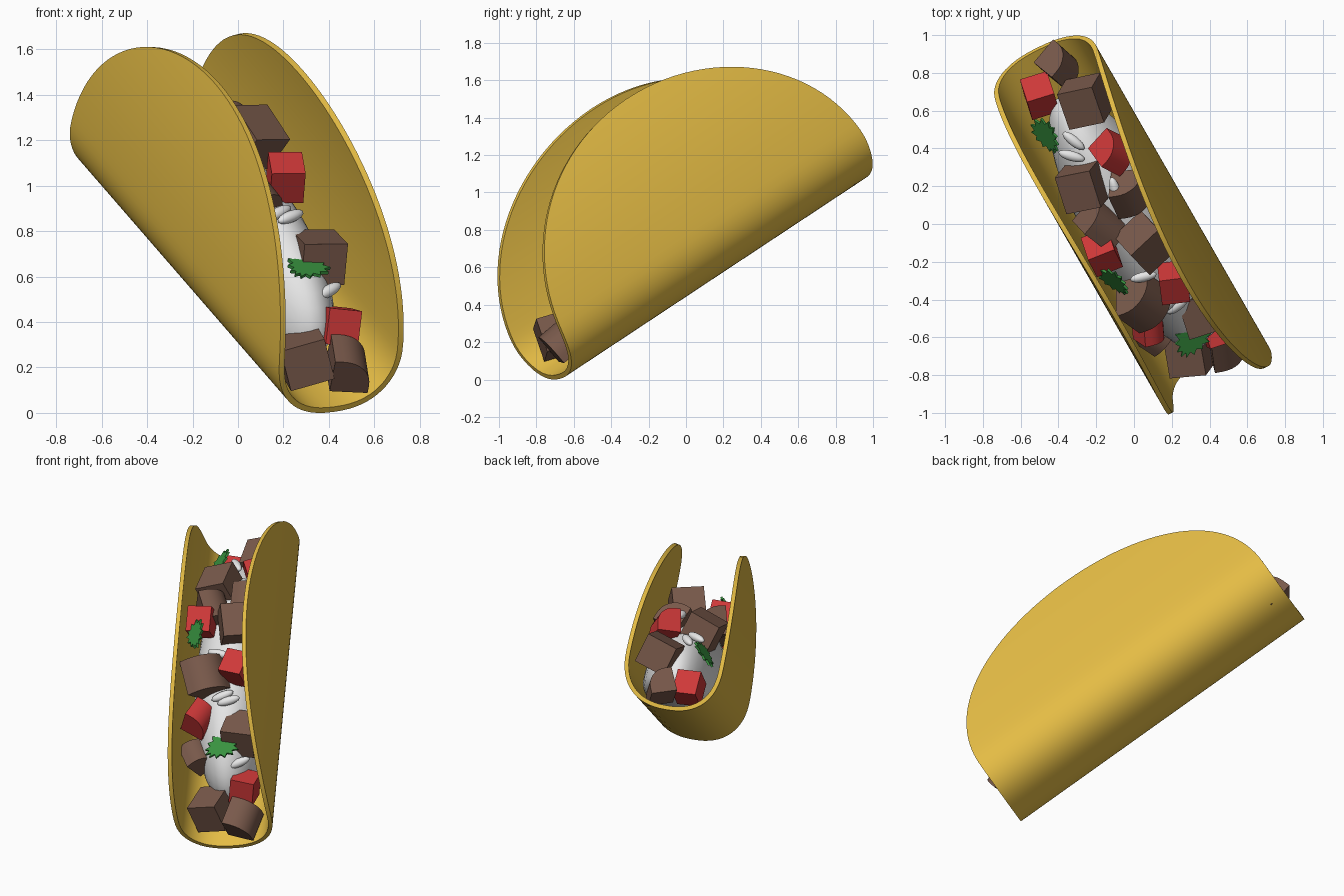
import bpy, bmesh, math, random
from mathutils import Vector, Matrix, Euler

if "Cube" in bpy.data.objects:
    bpy.data.objects.remove(bpy.data.objects["Cube"])

random.seed(4)

# Tilted frame: w across the shell, d along the fold, u towards the opening
d = Vector((-0.432, 0.753, 0.498)).normalized()
w = Vector((0.895, 0.43, 0.12))
w = (w - d * w.dot(d)).normalized()
u = w.cross(d)
FRAME = Matrix((w, d, u)).transposed()
MID_W, MID_D = 0.087, 0.385


def mat(name, rgb):
    m = bpy.data.materials.new(name)
    m.diffuse_color = (*rgb, 1)
    m.use_nodes = True
    m.node_tree.nodes["Principled BSDF"].inputs["Base Color"].default_value = m.diffuse_color
    return m


SHELL = mat("corn yellow", (0.79, 0.51, 0.06))
BEEF = mat("meat brown", (0.19, 0.10, 0.07))
RED = mat("tomato red", (0.62, 0.04, 0.04))
GREEN = mat("herb green", (0.04, 0.29, 0.05))
WHITE = mat("rice white", (0.80, 0.80, 0.80))


def finish(bm, name, material, smooth=None):
    me = bpy.data.meshes.new(name)
    bm.to_mesh(me)
    bm.free()
    me.materials.append(material)
    ob = bpy.data.objects.new(name, me)
    bpy.context.collection.objects.link(ob)
    if smooth:
        bpy.ops.object.select_all(action='DESELECT')
        bpy.context.view_layer.objects.active = ob
        ob.select_set(True)
        bpy.ops.object.shade_smooth_by_angle(angle=math.radians(smooth))
    return ob


def local(a, b, c):
    """Point from across, along and up coordinates."""
    return FRAME @ Vector((a, b, c))


def seen(x, y, h):
    """Point at plan position x, y whose height along u is h."""
    return Vector((x, y, (h - u.x * x - u.y * y) / u.z))


def set_pose(bm, pos, rot):
    bm.transform(Matrix.Translation(pos) @ (FRAME @ Euler(rot).to_matrix()).to_4x4())


# Folded shell: U profile, with elliptical side walls
half = [(0.0, 0.39)]
for k in range(1, 17):
    a = math.radians(90 * (1 - k / 16))
    half.append((0.305 * max(math.cos(a), 0) ** 0.85, 0.70 - 0.31 * math.sin(a) ** 0.85))
for k in range(1, 27):
    h = 0.563 + 0.92 * math.sin(math.radians(8.56 + 80.4 * k / 26))
    half.append((0.305 - 0.085 * ((h - 0.70) / 0.78) ** 2, h))
profile = [(-a, h) for a, h in reversed(half[1:])] + half
bm = bmesh.new()
rows = []
for a, h in profile:
    e = max(0.0, (h - 0.563) / 0.92)
    length = 1.07 * math.sqrt(max(0.0, 1 - e ** 2.05))
    rows.append([bm.verts.new(local(MID_W + a, MID_D + length * (j / 10 - 1), h))
                 for j in range(21)])
for r0, r1 in zip(rows, rows[1:]):
    for j in range(20):
        bm.faces.new((r0[j], r1[j], r1[j + 1], r0[j + 1]))
shell = finish(bm, "folded_shell", SHELL)
sol = shell.modifiers.new("thickness", 'SOLIDIFY')
sol.thickness = 0.026
sol.offset = 1
bpy.context.view_layer.objects.active = shell
shell.select_set(True)
bpy.ops.object.modifier_apply(modifier="thickness")
bpy.ops.object.shade_smooth_by_angle(angle=math.radians(40))

# Rice bed: domed ellipsoid with a flattened underside
bm = bmesh.new()
bmesh.ops.create_uvsphere(bm, u_segments=40, v_segments=24, radius=1)
for v in bm.verts:
    x, y, z = v.co
    v.co = local(MID_W + 0.255 * x, MID_D + 0.86 * y, 0.60 + (0.42 if z > 0 else 0.16) * z)
finish(bm, "rice_bed", WHITE, 60)


def chunk(name, pos, size, material, rot, round_edge=False):
    """Diced block, optionally with one broadly rounded edge."""
    bm = bmesh.new()
    bmesh.ops.create_cube(bm, size=1)
    bm.transform(Matrix.Diagonal((size[0], size[1], size[2], 1)))
    if round_edge:
        edge = [e for e in bm.edges if all(v.co.x > 0 and v.co.z > 0 for v in e.verts)]
        bmesh.ops.bevel(bm, geom=edge, offset=min(size) * 0.75, segments=8,
                        profile=0.5, affect='EDGES')
    set_pose(bm, pos, rot)
    finish(bm, name, material, 30)


def tilt(amount=0.4):
    return tuple(random.uniform(-amount, amount) for _ in range(3))


# Meat: plain cubes and round-edged pieces
cubes = [seen(-0.26, 0.65, 0.74), seen(-0.27, 0.20, 0.95), seen(0.06, -0.10, 1.10),
         seen(0.35, -0.46, 0.86), seen(0.29, -0.68, 0.58)]
for i, p in enumerate(cubes):
    chunk(f"meat_cube_{i+1}", p, (0.20, 0.21, 0.19), BEEF, tilt())
rounded = [(seen(-0.39, 0.84, 0.53), 0.16), (seen(-0.02, 0.16, 1.00), 0.17),
           (seen(-0.17, 0.0, 1.02), 0.18), (seen(0.05, -0.42, 1.06), 0.20),
           (seen(0.49, -0.65, 0.57), 0.17), (local(-0.09, -0.22, 0.74), 0.15)]
for i, (p, s) in enumerate(rounded):
    chunk(f"meat_round_{i+1}", p, (s, s * 1.1, s), BEEF, tilt(0.5), True)

# Tomato dice
tomatoes = [seen(-0.50, 0.68, 0.56), seen(-0.11, 0.38, 0.94), seen(-0.17, -0.15, 1.07),
            seen(0.21, -0.31, 1.07), seen(0.09, -0.54, 0.92), local(0.20, -0.42, 0.66)]
for i, p in enumerate(tomatoes):
    chunk(f"tomato_{i+1}", p, (0.15, 0.16, 0.16), RED, tilt(0.5), i % 3 == 1)

# Loose rice grains lying on the bed
grains = [(local(0.18, -0.327, 0.79), -0.7), (local(0.085, 0.04, 0.99), -0.7),
          (local(0.125, 0.005, 0.985), -0.8), (seen(0.05, -0.28, 1.07), -1.35),
          (seen(-0.10, 0.18, 1.03), 0.3), (seen(-0.32, 0.44, 0.86), -2.2),
          (seen(-0.33, 0.36, 0.89), -1.8)]
for i, (p, yaw) in enumerate(grains):
    bm = bmesh.new()
    bmesh.ops.create_uvsphere(bm, u_segments=16, v_segments=10, radius=1)
    bm.transform(Matrix.Diagonal((0.027, 0.072, 0.025, 1)))
    slope = -0.6 * (FRAME.transposed() @ p - Vector((MID_W, MID_D, 0))).y
    # lay the grain on the slope after turning it in plan
    bm.transform(Matrix.Rotation(yaw - 0.5, 4, 'Z'))
    set_pose(bm, p, (slope, 0, 0))
    finish(bm, f"rice_grain_{i+1}", WHITE, 60)

# Herb leaves: thin jagged plates
leaves = [(seen(-0.46, 0.47, 0.79), (-0.5, -0.7, 0.4), 1.05),
          (seen(-0.10, -0.30, 1.14), (-0.1, -0.8, 0.3), 1.0),
          (seen(0.30, -0.61, 0.885), (-0.05, 0.05, -0.9), 1.1)]
for i, (p, rot, size) in enumerate(leaves):
    bm = bmesh.new()
    ring = []
    for k in range(26):
        a = math.tau * k / 26
        r = size * (1.0 if k % 2 else 0.72)
        ring.append(bm.verts.new((0.07 * r * math.cos(a) * (1.2 + 0.4 * math.sin(a)),
                                  0.10 * r * math.sin(a), 0)))
    face = bm.faces.new(ring)
    up = bmesh.ops.extrude_face_region(bm, geom=[face])["geom"]
    for v in [g for g in up if isinstance(g, bmesh.types.BMVert)]:
        v.co.z += 0.014
    bmesh.ops.recalc_face_normals(bm, faces=bm.faces)
    set_pose(bm, p, rot)
    finish(bm, f"herb_leaf_{i+1}", GREEN)
